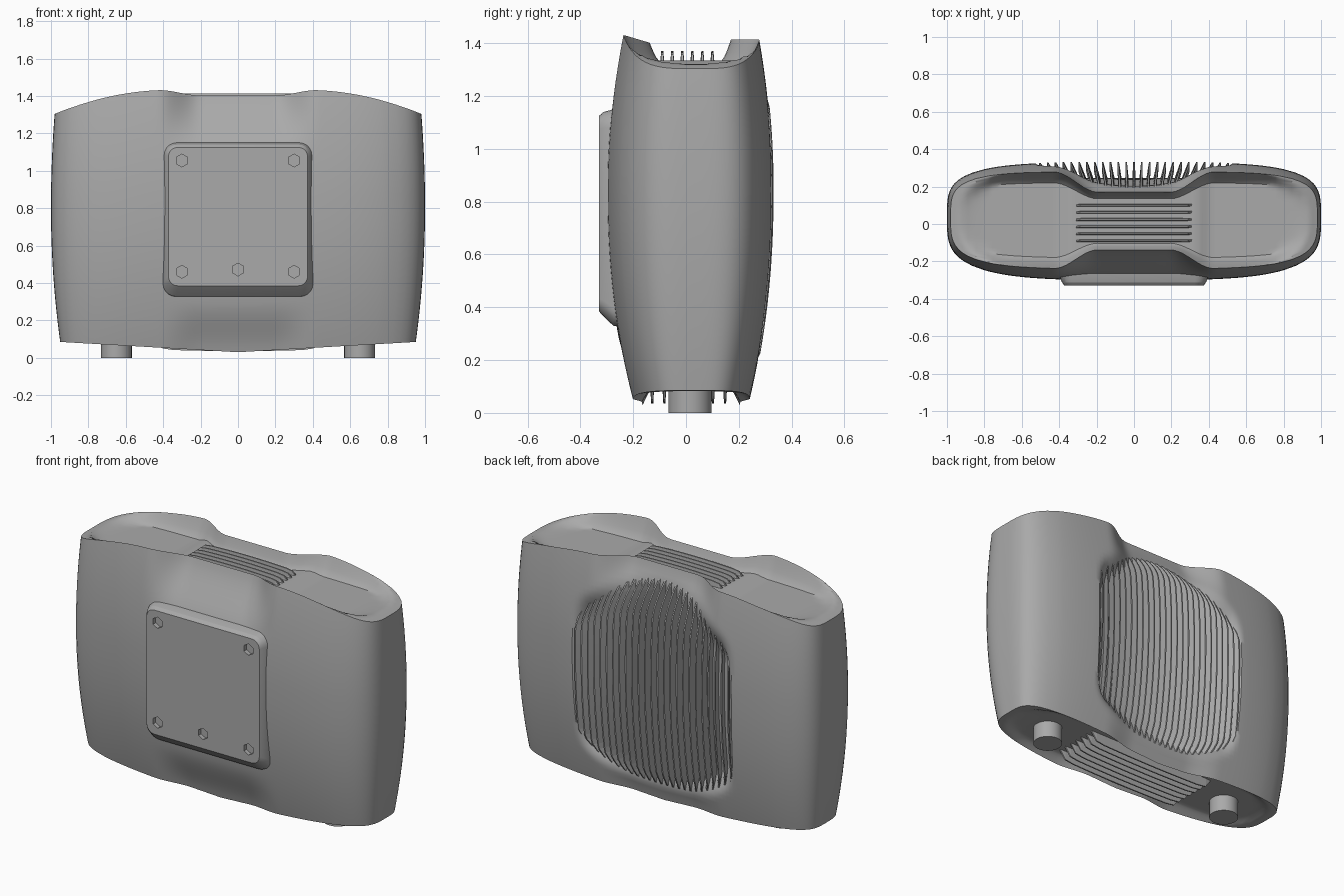
import bpy, bmesh, math
from mathutils import Matrix

cube = bpy.data.objects.get("Cube")
if cube:
    bpy.data.objects.remove(cube, do_unlink=True)

grey = bpy.data.materials.new("cast_grey")
grey.use_nodes = True
grey.diffuse_color = (0.4, 0.4, 0.4, 1)
grey.node_tree.nodes["Principled BSDF"].inputs["Base Color"].default_value = (0.4, 0.4, 0.4, 1)


def finish(name, bm, smooth=True, angle=35):
    bmesh.ops.remove_doubles(bm, verts=bm.verts, dist=0.0005)
    bmesh.ops.recalc_face_normals(bm, faces=bm.faces)
    mesh = bpy.data.meshes.new(name)
    bm.to_mesh(mesh)
    bm.free()
    mesh.materials.append(grey)
    ob = bpy.data.objects.new(name, mesh)
    bpy.context.collection.objects.link(ob)
    if smooth:
        bpy.ops.object.select_all(action='DESELECT')
        ob.select_set(True)
        bpy.context.view_layer.objects.active = ob
        bpy.ops.object.shade_smooth_by_angle(angle=math.radians(angle))
    return ob


def step(a, b, v):
    t = min(max((v - a) / (b - a), 0), 1)
    return t * t * (3 - 2 * t)


# Shape rules of the body
POWER = 3.5
MID = 0.03


def waist(x):
    return step(0.44, 0.2, abs(x))


def top_rim(x, back):
    z = 1.432 - 0.12 * max((abs(x) - 0.38) / 0.6, 0) ** 2
    return z - (0.018 * step(1, 0.6, abs(x)) if back else 0.03 * waist(x))


def bottom_rim(x):
    return 0.03 + 0.055 * abs(x)


def hull(x, z, back):
    """Swollen outer surface, before the waist is pinched in."""
    half, power = (0.30, 4) if back else (0.33, POWER)
    k = max(1 - abs(x) ** power, 0) ** (1 / power)
    low, high = max(0.85 - z, 0) / 0.8, max(z - 0.85, 0) / 0.57
    f = 1 - 0.29 * low ** 2.2 - 0.17 * high ** 2
    return MID + (half if back else -half) * k * f


def bay_span(x):
    """Bottom and top of the rear fin bay, domed towards the middle."""
    u = min(abs(x) / 0.5, 1)
    return 0.11 + 0.13 * u ** 3, 1.355 - 0.2 * u ** 2


def skin(x, z, back):
    y = hull(x, z, back)
    pinch = waist(x) * (0.11 * step(1.05, 1.42, z) + 0.035 * step(0.3, 0.05, z))
    if back:
        z0, z1 = bay_span(x)
        bay = step(0.53, 0.44, abs(x)) * step(z0, z0 + 0.16, z) * step(z1, z1 - 0.22, z)
        return y - pinch - 0.085 * bay
    return y + pinch


def spread(z):
    low, high = max(0.8 - z, 0) / 0.72, max(z - 0.8, 0) / 0.51
    return 1 - 0.05 * low ** 2 - 0.02 * high ** 2


def grid(bm, rows):
    vs = [[bm.verts.new(p) for p in row] for row in rows]
    for a, b in zip(vs, vs[1:]):
        for i in range(len(a) - 1):
            bm.faces.new((a[i], a[i + 1], b[i + 1], b[i]))


# Body: two side skins and two dished caps
half_x = [i * 0.025 for i in range(33)]
half_x += [(1 - (0.84 * (1 - i / 12)) ** POWER) ** (1 / POWER) for i in range(1, 13)]
xs = [-x for x in reversed(half_x[1:])] + half_x
ROWS = 48


def wall(x, t, back):
    z = bottom_rim(x) + t * (top_rim(x, back) - bottom_rim(x))
    return (x * spread(z), skin(x, z, back), z)


def cap(x, top):
    t = 1 if top else 0
    x0, y0, rim0 = wall(x, t, False)
    x1, y1, rim1 = wall(x, t, True)
    # Rounded flat wells at both ends, joined by a slightly higher saddle
    floor = 1.31 + 0.025 * step(0.43, 0.34, abs(x)) if top else 0.10
    beyond = max(abs(x) - 0.655, 0) / 0.235
    col = []
    for i in range(33):
        s = math.sin((i / 16 - 1) * math.pi / 2)
        reach = ((abs(s) / 0.78) ** 3 + beyond ** 3) ** (1 / 3)
        edge = 1 if i in (0, 32) else min(max((reach - 1) / 0.28, 0), 1) ** 1.3
        f = (s + 1) / 2
        rim = rim0 + (rim1 - rim0) * f
        col.append((x0 + (x1 - x0) * f, y0 + (y1 - y0) * f, floor + (rim - floor) * edge))
    return col


bm = bmesh.new()
for back in (False, True):
    grid(bm, [[wall(x, r / ROWS, back) for x in xs] for r in range(ROWS + 1)])
for top in (False, True):
    grid(bm, [cap(x, top) for x in xs])
bmesh.ops.dissolve_degenerate(bm, dist=0.0002, edges=bm.edges)
finish("body", bm)


def ribbon_solid(bm, sections):
    """Closed solid through equal cross-sections."""
    rings = [[bm.verts.new(p) for p in sec] for sec in sections]
    n = len(rings[0])
    for a, b in zip(rings, rings[1:]):
        for i in range(n):
            bm.faces.new((a[i], a[(i + 1) % n], b[(i + 1) % n], b[i]))
    bm.faces.new(rings[0])
    bm.faces.new(rings[-1])


# Rear cooling fins: upright blades fanned outwards, filling the rear bay
bm = bmesh.new()
for i in range(-12, 13):
    x = i * 0.042
    z0, z1 = bay_span(x)
    sections = []
    for r in range(33):
        z = z0 + (z1 - z0) * r / 32
        taper = min((z - z0) / 0.12, (z1 - z) / 0.2, 1)
        taper = math.sin(taper * math.pi / 2)
        xr = x * 0.88
        root = skin(xr, z, True) - 0.015
        tip = root + (hull(x, z, True) + 0.002 - root) * taper
        xt = xr + (x - xr) * taper
        sections.append([(xr - 0.010, root, z), (xr + 0.010, root, z),
                         (xt + 0.004, tip, z), (xt - 0.004, tip, z)])
    ribbon_solid(bm, sections)
finish("rear_fins", bm, smooth=False)


# Long fins in the top saddle and under the base
def long_fins(name, ys, reach, root, tip, bow):
    bm = bmesh.new()
    for y in ys:
        sections = []
        for r in range(17):
            u = r / 8 - 1
            end = tip + (root - tip) * step(0.85, 1, abs(u)) - bow * u * u
            x = u * reach
            sections.append([(x, y - 0.009, root), (x, y + 0.009, root),
                             (x, y + 0.004, end), (x, y - 0.004, end)])
        ribbon_solid(bm, sections)
    finish(name, bm, smooth=False)


long_fins("top_fins", [0.005 + (i - 2.5) * 0.038 for i in range(6)], 0.33, 1.315, 1.37, 0.01)
long_fins("base_fins", [0.01 + (i - 3) * 0.046 for i in range(7)], 0.46, 0.12, 0.036, -0.01)


# Front mounting pad: stacked rounded rectangles
def rounded(x, z0, z1, y, radius):
    cz, hz = (z0 + z1) / 2, (z1 - z0) / 2
    pts = []
    for sx, sz, start in ((1, 1, 0), (-1, 1, 90), (-1, -1, 180), (1, -1, 270)):
        for k in range(6):
            a = math.radians(start + k * 18)
            pts.append((sx * (x - radius) + radius * math.cos(a), y,
                        cz + sz * (hz - radius) + radius * math.sin(a)))
    return pts


bm = bmesh.new()
ribbon_solid(bm, [rounded(0.41, 0.32, 1.155, -0.22, 0.07),
                  rounded(0.40, 0.33, 1.15, -0.275, 0.07),
                  rounded(0.385, 0.365, 1.14, -0.312, 0.06),
                  rounded(0.372, 0.385, 1.125, -0.33, 0.05)])
pad = finish("mounting_pad", bm, angle=20)

# Hexagonal screw sockets cut into the pad
bm = bmesh.new()
for x, z in ((-0.3, 1.055), (0.3, 1.055), (-0.3, 0.46), (0.3, 0.46), (0, 0.472)):
    place = Matrix.Translation((x, -0.33, z)) @ Matrix.Rotation(math.pi / 2, 4, 'X')
    bmesh.ops.create_cone(bm, cap_ends=True, segments=6, radius1=0.034, radius2=0.034,
                          depth=0.05, matrix=place)
cutter = finish("socket_cutter", bm, smooth=False)
cutter.hide_render = True
mod = pad.modifiers.new("sockets", 'BOOLEAN')
mod.object = cutter
bpy.ops.object.select_all(action='DESELECT')
pad.select_set(True)
bpy.context.view_layer.objects.active = pad
bpy.ops.object.modifier_apply(modifier=mod.name)
bpy.data.objects.remove(cutter, do_unlink=True)

# Feet
for name, x in (("left_foot", 0.65), ("right_foot", -0.65)):
    bm = bmesh.new()
    bmesh.ops.create_cone(bm, cap_ends=True, segments=32, radius1=0.082, radius2=0.082,
                          depth=0.13, matrix=Matrix.Translation((x, 0.015, 0.065)))
    finish(name, bm)
